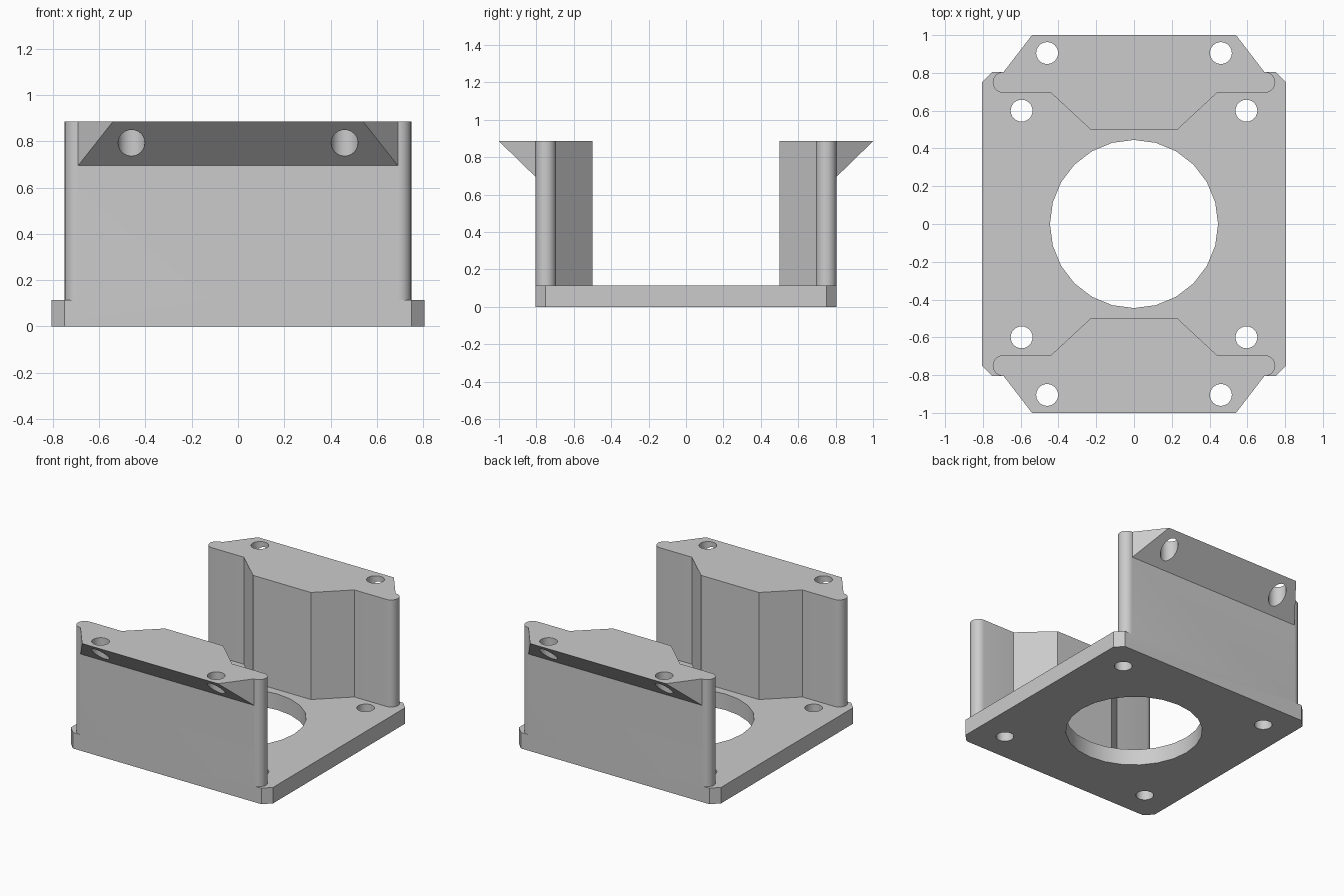
import bpy, bmesh
from math import sin, cos, pi

cube = bpy.data.objects.get("Cube")
if cube:
    bpy.data.objects.remove(cube, do_unlink=True)

EDGE = 0.805      # half width of the plate, and outer face of the walls
PLATE = 0.115     # plate thickness
TOP = 0.885       # top of the walls
LIP = 0.695       # lower edge of the flanges

grey = bpy.data.materials.new("light_grey")
grey.use_nodes = True
grey.diffuse_color = (0.6, 0.6, 0.6, 1)
grey.node_tree.nodes["Principled BSDF"].inputs["Base Color"].default_value = (0.6, 0.6, 0.6, 1)


def finish(name, bm):
    bmesh.ops.recalc_face_normals(bm, faces=bm.faces)
    mesh = bpy.data.meshes.new(name)
    bm.to_mesh(mesh)
    bm.free()
    mesh.materials.append(grey)
    obj = bpy.data.objects.new(name, mesh)
    bpy.context.collection.objects.link(obj)
    return obj


def prism(name, outline, z0, z1):
    bm = bmesh.new()
    face = bm.faces.new([bm.verts.new((x, y, z0)) for x, y in outline])
    up = bmesh.ops.extrude_face_region(bm, geom=[face])["geom"]
    bmesh.ops.translate(bm, vec=(0, 0, z1 - z0),
                        verts=[v for v in up if isinstance(v, bmesh.types.BMVert)])
    return finish(name, bm)


def circle(x, y, r, n):
    return [(x + r * cos(2 * pi * i / n), y + r * sin(2 * pi * i / n)) for i in range(n)]


def combine(target, other, operation):
    mod = target.modifiers.new(operation.title(), 'BOOLEAN')
    mod.operation, mod.solver, mod.object = operation, 'EXACT', other
    bpy.context.view_layer.objects.active = target
    bpy.ops.object.modifier_apply(modifier=mod.name)
    bpy.data.objects.remove(other, do_unlink=True)


def mirrored(half):
    return half + [(-x, y) for x, y in reversed(half)]


# Base plate with clipped corners
c = 0.75
bracket = prism("mounting_bracket",
                mirrored([(c, -EDGE), (EDGE, -c), (EDGE, c), (c, EDGE)]), 0, PLATE)

# Wall outline: inner bulge, then a rounded end
r, cx, cy = 0.055, 0.693, 0.75
half_wall = [(0.23, 0.5), (0.44, cy - r)]
half_wall += [(cx + r * cos(a), cy + r * sin(a))
              for a in [pi * (i / 12 - 0.5) for i in range(13)]]

for side, s in (("front", -1), ("back", 1)):
    wall = prism(side + "_wall", [(x, y * s) for x, y in mirrored(half_wall)], PLATE, TOP)
    combine(bracket, wall, 'UNION')

    # Flange that tapers down to the wall
    bm = bmesh.new()
    corners = [(x * sx, y * s, z) for sx in (-1, 1)
               for x, y, z in ((0.69, EDGE, LIP), (0.69, EDGE, TOP), (0.54, 1, TOP))]
    for p in corners:
        bm.verts.new(p)
    bmesh.ops.convex_hull(bm, input=bm.verts)
    bmesh.ops.dissolve_limit(bm, angle_limit=0.01, verts=bm.verts, edges=bm.edges)
    combine(bracket, finish(side + "_flange", bm), 'UNION')

# Centre opening
combine(bracket, prism("opening", circle(0, 0, 0.445, 24), -0.1, PLATE + 0.1), 'DIFFERENCE')

# Screw holes in the plate and the flanges
for sx in (-1, 1):
    for sy in (-1, 1):
        for x, y, z0, z1 in ((0.595, 0.6, -0.1, PLATE + 0.1), (0.46, 0.905, 0.5, 1)):
            hole = prism("screw_hole", circle(x * sx, y * sy, 0.058, 24), z0, z1)
            combine(bracket, hole, 'DIFFERENCE')

bpy.ops.object.select_all(action='DESELECT')
bracket.select_set(True)
bpy.context.view_layer.objects.active = bracket
bpy.ops.object.shade_smooth_by_angle(angle=0.5)
